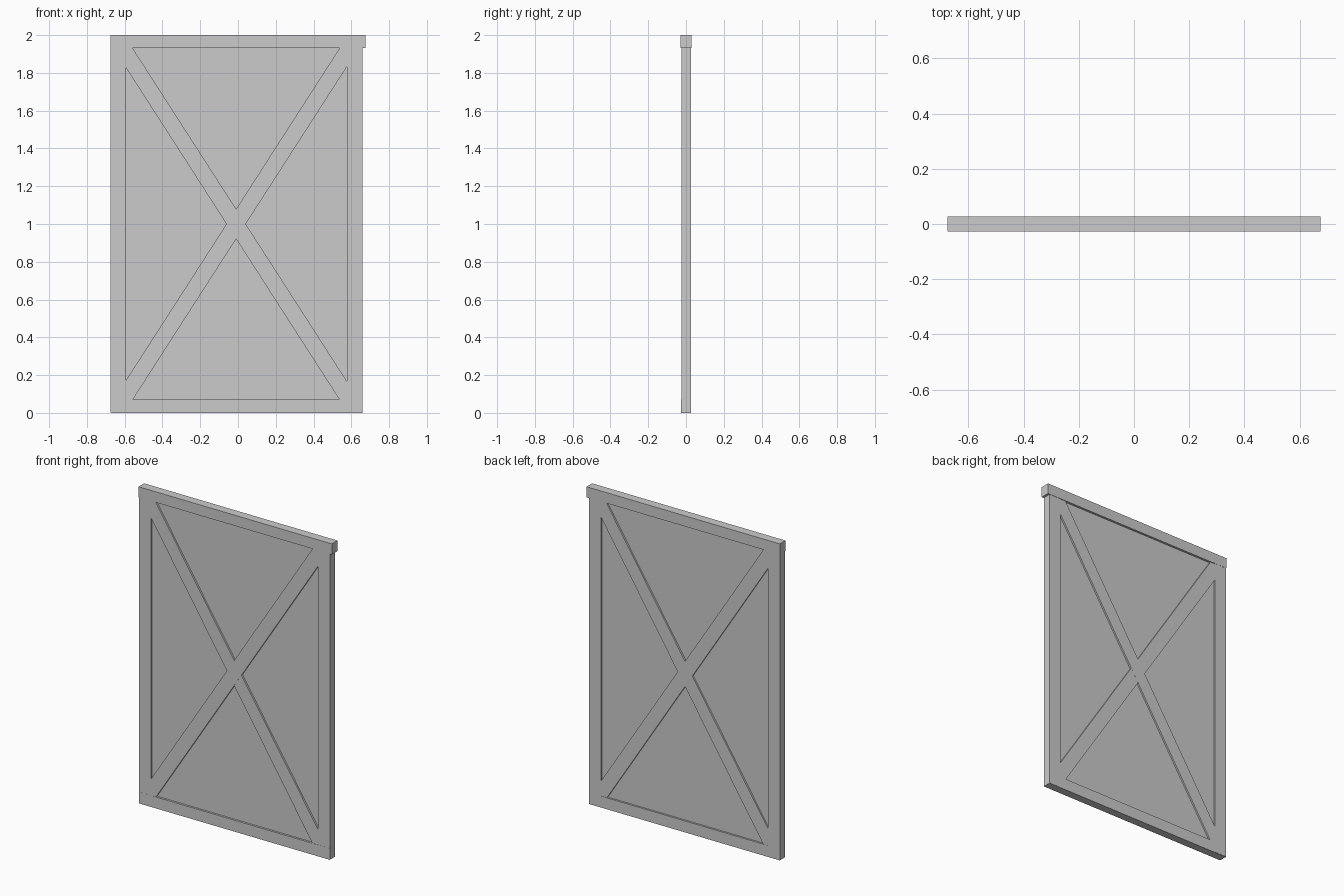
import bpy, bmesh

if "Cube" in bpy.data.objects:
    bpy.data.objects.remove(bpy.data.objects["Cube"])


def prism(name, outline, y0, y1):
    """Extrude an (x, z) outline from y0 to y1."""
    bm = bmesh.new()
    face = bm.faces.new([bm.verts.new((x, y0, z)) for x, z in outline])
    ext = bmesh.ops.extrude_face_region(bm, geom=[face])
    moved = [v for v in ext["geom"] if isinstance(v, bmesh.types.BMVert)]
    bmesh.ops.translate(bm, verts=moved, vec=(0, y1 - y0, 0))
    bmesh.ops.recalc_face_normals(bm, faces=bm.faces)
    mesh = bpy.data.meshes.new(name)
    bm.to_mesh(mesh)
    bm.free()
    obj = bpy.data.objects.new(name, mesh)
    bpy.context.collection.objects.link(obj)
    return obj


def board(name, x0, x1, z0, z1, y0, y1):
    return prism(name, [(x0, z0), (x1, z0), (x1, z1), (x0, z1)], y0, y1)


# Thin recessed panel behind the framing
board("panel", -0.64, 0.63, 0.03, 1.97, -0.013, 0.014)

# Upright boards and rails; the top rail overhangs on the right
board("left_stile", -0.674, -0.592, 0.002, 1.94, -0.025, 0.027)
board("right_stile", 0.577, 0.66, 0.002, 1.94, -0.025, 0.026)
board("bottom_rail", -0.673, 0.659, 0.0, 0.072, -0.0255, 0.0255)
board("top_rail", -0.675, 0.675, 1.933, 2.0, -0.028, 0.028)

# Crossed diagonal braces, seen on both sides of the panel
cx, reach, half_width = -0.01, 0.611, 0.051
for name, side, depth in (("rising_brace", 1, 0.0245), ("falling_brace", -1, 0.024)):
    low, high = cx - side * reach, cx + side * reach
    prism(name, [(low - half_width, 0.05), (low + half_width, 0.05),
                 (high + half_width, 1.95), (high - half_width, 1.95)],
          -depth, depth)
